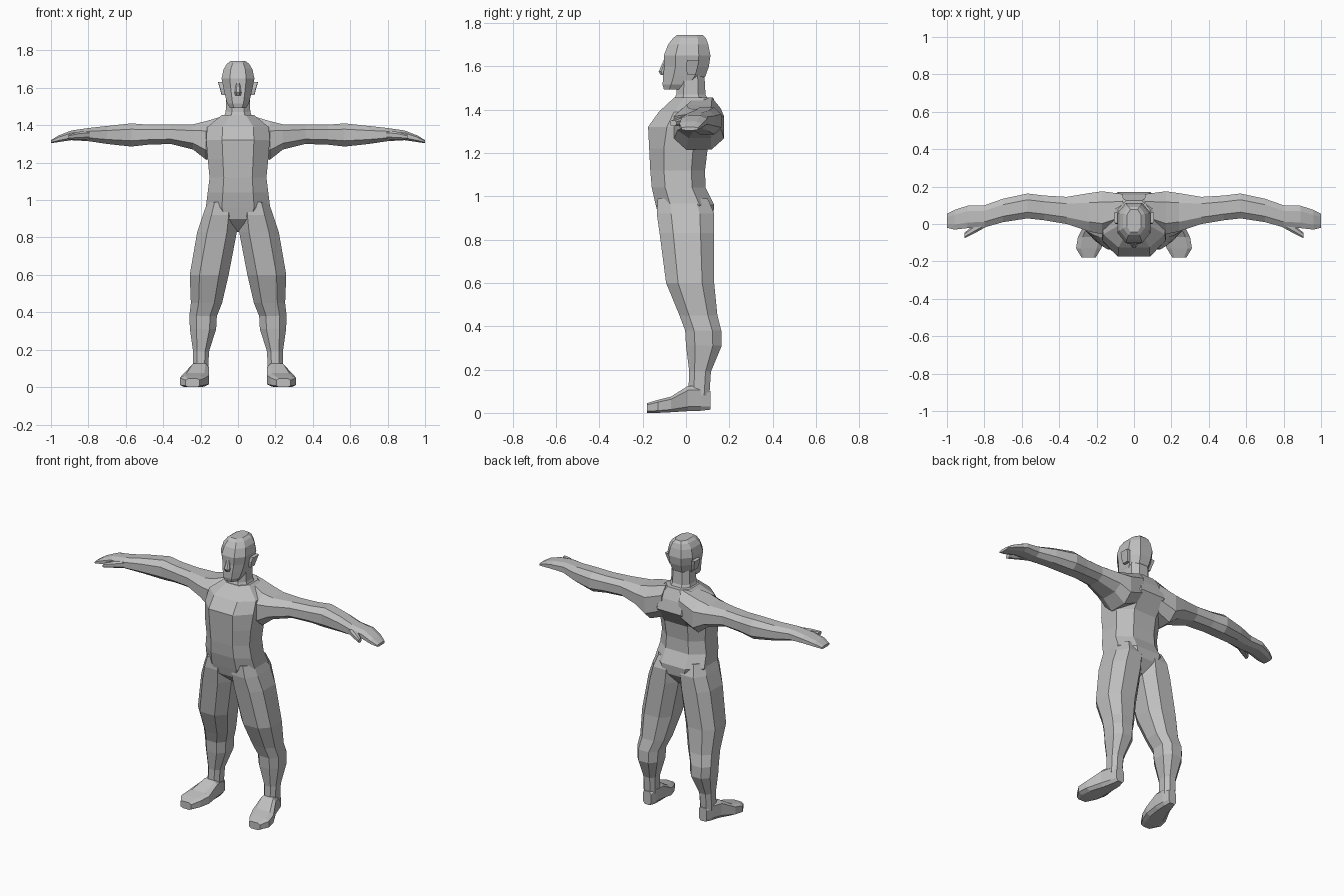
import bpy, bmesh

skin = bpy.data.materials.new("plain_grey")
skin.diffuse_color = (0.52, 0.52, 0.52, 1)


def loft(name, rings, axis='z', k=0.5, mirror=False):
    """Skin eight-sided rings. Each ring is (position, a0, a1, b0, b1):
    its place along the axis and its bounds in the two other axes."""
    shape = [(1, -k), (1, k), (k, 1), (-k, 1), (-1, k), (-1, -k), (-k, -1), (k, -1)]
    bm = bmesh.new()
    loops = []
    for p, a0, a1, b0, b1 in rings:
        loop = []
        for u, v in shape:
            a = (a0 + a1) / 2 + u * (a1 - a0) / 2
            b = (b0 + b1) / 2 + v * (b1 - b0) / 2
            co = {'x': (p, a, b), 'y': (a, p, b), 'z': (a, b, p)}[axis]
            loop.append(bm.verts.new(co))
        loops.append(loop)
    for lo, hi in zip(loops, loops[1:]):
        for i in range(8):
            j = (i + 1) % 8
            bm.faces.new((lo[i], lo[j], hi[j], hi[i]))
    bm.faces.new(loops[0])
    bm.faces.new(loops[-1])
    bmesh.ops.recalc_face_normals(bm, faces=bm.faces)
    mesh = bpy.data.meshes.new(name)
    bm.to_mesh(mesh)
    bm.free()
    mesh.materials.append(skin)
    ob = bpy.data.objects.new(name, mesh)
    bpy.context.collection.objects.link(ob)
    if mirror:
        ob.modifiers.new("mirror", 'MIRROR')
    return ob


def sym(rows):
    """Rings centred on x = 0, from (z, half width, y0, y1)."""
    return [(z, -h, h, y0, y1) for z, h, y0, y1 in rows]


# Torso from crotch to base of neck
loft("torso", sym([
    (0.83, 0.04, -0.05, 0.07), (0.90, 0.14, -0.125, 0.125),
    (0.96, 0.172, -0.14, 0.13), (1.04, 0.162, -0.158, 0.09),
    (1.12, 0.152, -0.165, 0.088), (1.22, 0.162, -0.17, 0.10),
    (1.32, 0.17, -0.175, 0.172), (1.39, 0.165, -0.125, 0.155),
    (1.455, 0.085, -0.055, 0.125)]))

# Neck
loft("neck", sym([
    (1.42, 0.085, -0.065, 0.115), (1.47, 0.066, -0.045, 0.09),
    (1.56, 0.062, -0.04, 0.085)]))

# Head with jaw and flat crown
loft("head", sym([
    (1.492, 0.042, -0.102, -0.01), (1.515, 0.058, -0.108, 0.05),
    (1.555, 0.068, -0.106, 0.09), (1.60, 0.078, -0.100, 0.106),
    (1.65, 0.088, -0.102, 0.113), (1.70, 0.077, -0.083, 0.103),
    (1.73, 0.058, -0.06, 0.092), (1.744, 0.038, -0.042, 0.078)]))
loft("nose", sym([
    (1.56, 0.016, -0.116, -0.08), (1.575, 0.018, -0.126, -0.08),
    (1.63, 0.009, -0.102, -0.08)]))
loft("ears", [
    (1.562, 0.065, 0.088, 0.005, 0.045), (1.60, 0.07, 0.098, 0.0, 0.055),
    (1.63, 0.075, 0.107, 0.005, 0.062)], k=0.85, mirror=True)

# Arms, spread sideways, with flat hands
loft("arms", [
    (0.06, 0.0, 0.16, 1.26, 1.455), (0.17, -0.055, 0.175, 1.215, 1.422),
    (0.24, -0.04, 0.165, 1.27, 1.405), (0.36, 0.0, 0.145, 1.30, 1.403),
    (0.48, 0.02, 0.152, 1.296, 1.403), (0.57, 0.03, 0.163, 1.286, 1.41),
    (0.70, 0.01, 0.135, 1.30, 1.396), (0.80, -0.018, 0.10, 1.315, 1.385),
    (0.89, -0.022, 0.098, 1.32, 1.372), (0.96, -0.03, 0.075, 1.31, 1.345),
    (1.0, -0.02, 0.055, 1.304, 1.32)], axis='x', mirror=True)
loft("thumbs", [
    (0.79, -0.015, 0.035, 1.325, 1.372), (0.85, -0.048, 0.0, 1.325, 1.365),
    (0.905, -0.075, -0.045, 1.325, 1.35)], axis='x', mirror=True)

# Legs
loft("legs", [
    (0.99, 0.01, 0.163, -0.13, 0.10), (0.92, 0.004, 0.188, -0.135, 0.13),
    (0.83, 0.006, 0.218, -0.122, 0.13), (0.60, 0.05, 0.258, -0.092, 0.13),
    (0.45, 0.085, 0.252, -0.03, 0.145), (0.38, 0.113, 0.26, -0.004, 0.163),
    (0.31, 0.117, 0.257, 0.0, 0.165), (0.19, 0.155, 0.24, 0.015, 0.115),
    (0.08, 0.16, 0.24, 0.01, 0.108)], mirror=True)

# Feet, toes turned slightly outward
loft("feet", [
    (0.112, 0.17, 0.225, 0.015, 0.10), (0.07, 0.158, 0.24, 0.01, 0.125),
    (0.01, 0.155, 0.26, 0.008, 0.125), (-0.07, 0.155, 0.30, 0.003, 0.075),
    (-0.13, 0.175, 0.31, 0.0, 0.06), (-0.18, 0.205, 0.28, 0.0, 0.045)],
    axis='y', k=0.65, mirror=True)
